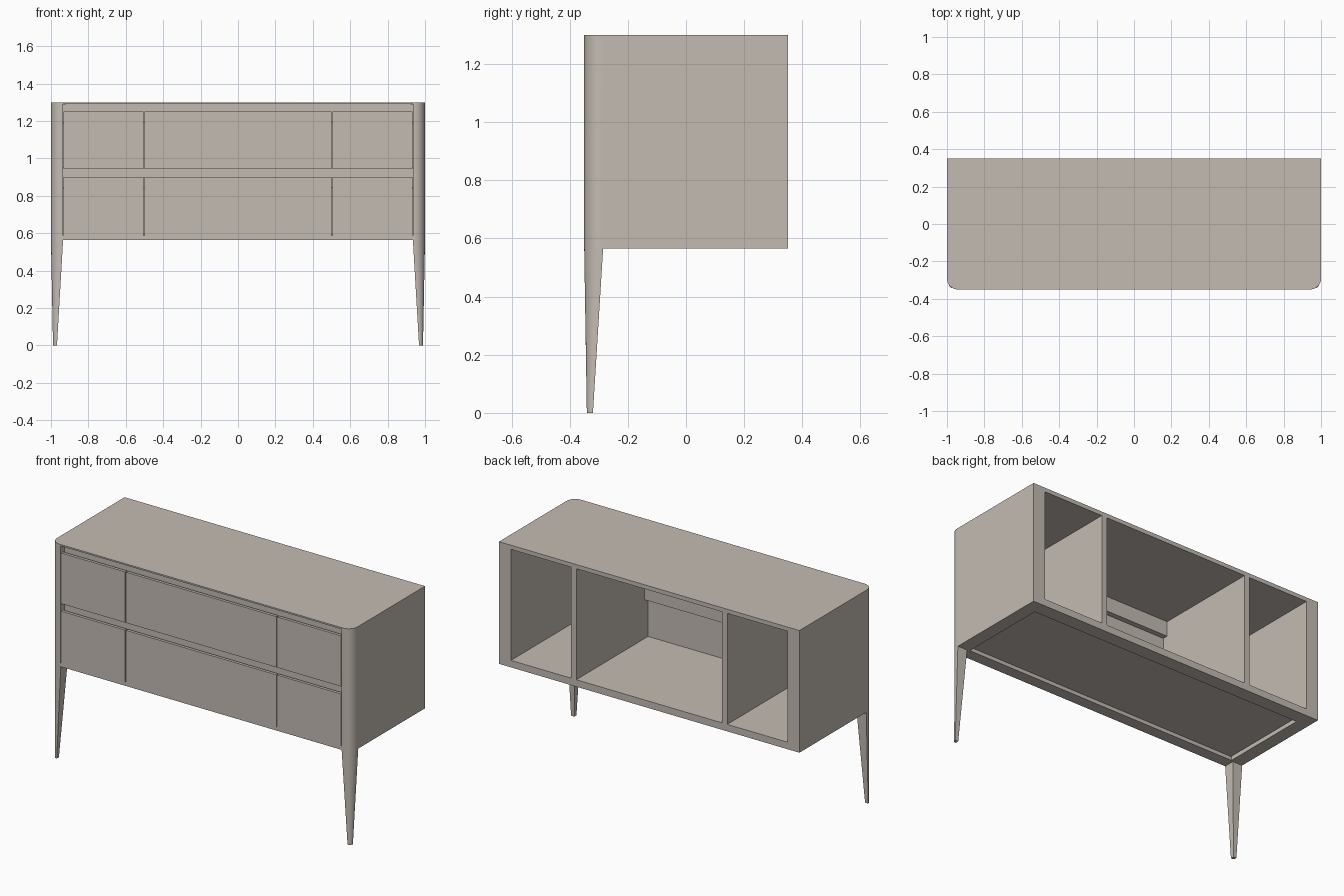
import bpy, bmesh, math

if "Cube" in bpy.data.objects:
    bpy.data.objects.remove(bpy.data.objects["Cube"])

mat = bpy.data.materials.new("warm greige lacquer")
mat.diffuse_color = (0.55, 0.50, 0.45, 1)
mat.use_nodes = True
mat.node_tree.nodes["Principled BSDF"].inputs["Base Color"].default_value = mat.diffuse_color

W, D = 1.0, 0.35            # half width, half depth
Z0, ZT, TOP = 0.565, 1.291, 1.30   # body bottom, slab underside, top
POST, R = 0.065, 0.058      # corner post size and rounding


def loft(name, rings, smooth=False):
    """Closed solid through a list of equal-length point rings."""
    bm = bmesh.new()
    vs = [[bm.verts.new(p) for p in ring] for ring in rings]
    n = len(vs[0])
    for a, b in zip(vs, vs[1:]):
        for i in range(n):
            j = (i + 1) % n
            bm.faces.new((a[i], a[j], b[j], b[i]))
    bm.faces.new(vs[0])
    bm.faces.new(vs[-1])
    bmesh.ops.recalc_face_normals(bm, faces=bm.faces)
    me = bpy.data.meshes.new(name)
    bm.to_mesh(me)
    bm.free()
    me.materials.append(mat)
    ob = bpy.data.objects.new(name, me)
    bpy.context.collection.objects.link(ob)
    if smooth:
        bpy.ops.object.select_all(action='DESELECT')
        ob.select_set(True)
        bpy.context.view_layer.objects.active = ob
        bpy.ops.object.shade_smooth_by_angle(angle=math.radians(30))
    return ob


def box(name, x0, x1, y0, y1, z0, z1):
    return loft(name, [[(x0, y0, z), (x1, y0, z), (x1, y1, z), (x0, y1, z)]
                       for z in (z0, z1)])


def arc(cx, cy, r, steps=10):
    """Front right quarter round, from the front to the side."""
    return [(cx + r * math.sin(math.pi / 2 * i / steps),
             cy - r * math.cos(math.pi / 2 * i / steps)) for i in range(steps + 1)]


# thin top slab with rounded front corners
right = arc(W - R, -D + R, R)
outline = right + [(W, D), (-W, D)] + [(-x, y) for x, y in reversed(right)]
loft("top_slab", [[(x, y, z) for x, y in outline] for z in (ZT, TOP)], True)


# corner posts running down into tapered front legs
def post_ring(s, x0, y0, size, z):
    k = size / POST
    pts = [(0, 0), (0, -POST)] + arc(POST - R, -POST + R, R) + [(POST, 0)]
    pts = pts[:1] + pts[1:]
    return [(s * (x0 + x * k), y0 + y * k, z) for x, y in pts]


for side, s in (("left", -1), ("right", 1)):
    loft(side + "_post_and_front_leg",
         [post_ring(s, 0.968, -0.320, 0.021, 0),
          post_ring(s, W - POST, -D + POST, POST, Z0),
          post_ring(s, W - POST, -D + POST, POST, ZT)], True)
    a, b = sorted((s * 0.92, s * W))
    box(side + "_side_panel", a, b, -D + POST, D, Z0, ZT)
    # dividers, notched around the grip channels
    a, b = sorted((s * 0.485, s * 0.52))
    box(side + "_divider", a, b, -0.302, D, 0.59, ZT)
    for z0, z1 in ((0.60, 0.84), (0.95, 1.185)):
        box(side + "_divider_front", a, b, -0.33, -0.30, z0, z1)

# floor panel sitting in a raised bottom frame
X = W - POST
box("floor_panel", -0.925, 0.925, -0.335, D - 0.002, 0.59, 0.607)
box("bottom_front_rail", -X, X, -D, -0.28, Z0, 0.5875)
box("bottom_back_rail", -0.92, 0.92, 0.265, D, Z0, 0.607)
# ceiling board
box("ceiling_panel", -0.925, 0.925, -0.31, D, 1.275, ZT)

# recessed finger grip channels above each row of fronts
for row, z0, z1 in (("lower", 0.84, 0.945), ("upper", 1.185, 1.288)):
    box(row + "_grip_back", -X, X, -0.315, -0.30, z0, z1)
    box(row + "_grip_lip", -X, X, -0.335, -0.30, z0, z0 + 0.008)
box("middle_grip_top", -X, X, -0.335, -0.30, 0.945, 0.953)

# drawer and door fronts with narrow gaps
G = 0.003
edges = [-X, -0.503, 0.503, X]
for row, z0, z1 in (("lower", 0.5875, 0.90), ("upper", 0.945, 1.25)):
    for name, x0, x1 in zip(("left", "middle", "right"), edges, edges[1:]):
        box(row + "_" + name + "_front", x0 + G, x1 - G, -D, -0.332, z0, z1)
